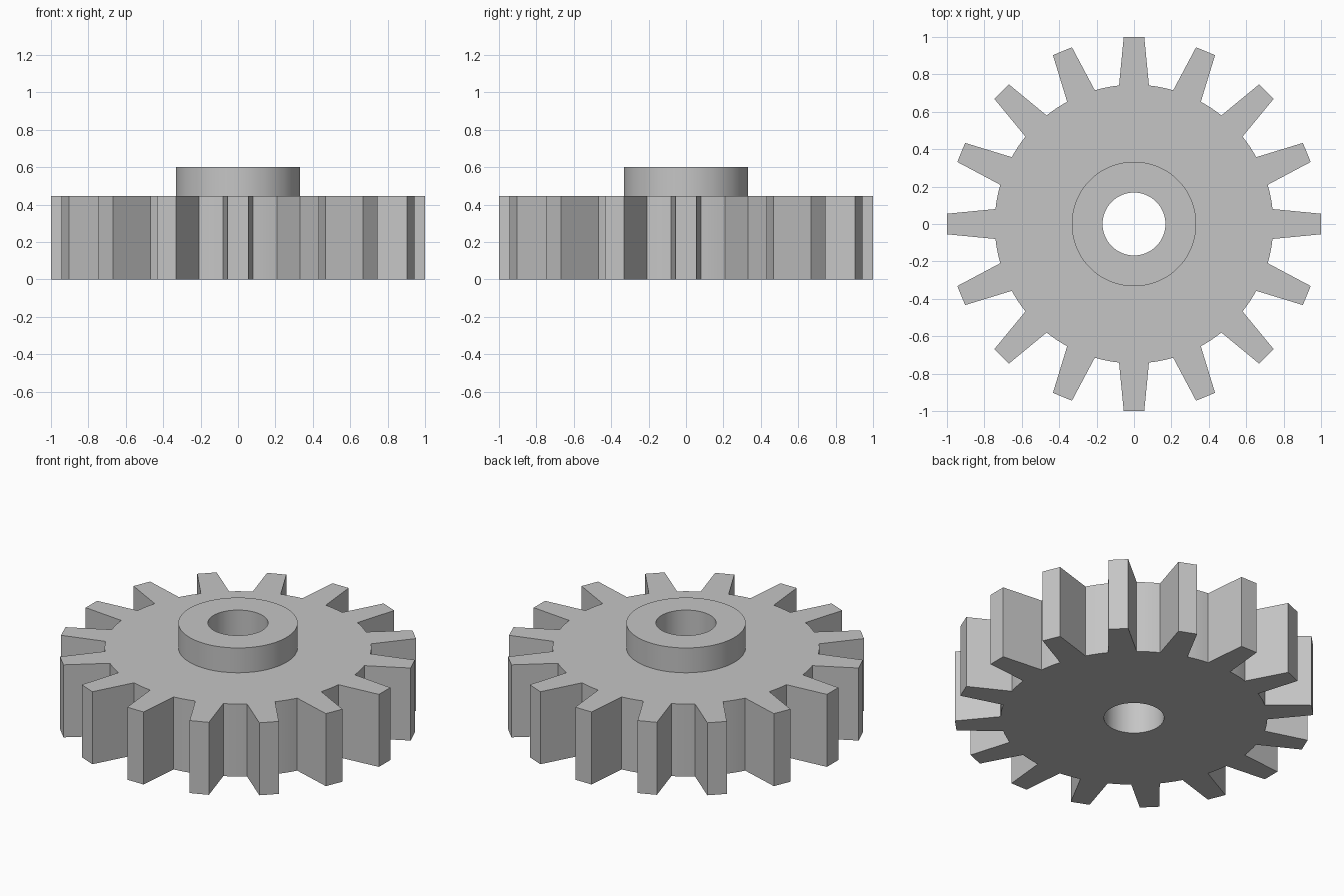
import bpy
import bmesh
from math import cos, sin, radians, asin, atan2, hypot, degrees, tau

cube = bpy.data.objects.get("Cube")
if cube:
    bpy.data.objects.remove(cube, do_unlink=True)

TEETH = 16
ROOT_R, ROOT_HALF = 0.745, 0.08     # gullet circle and half width of a tooth there
TIP_R, TIP_HALF = 1.0, 0.055        # flat tooth tip
HUB_R, BORE_R = 0.333, 0.168
BODY_H, HUB_H = 0.447, 0.6
ARC_STEPS = 4

# Plain grey material
grey = bpy.data.materials.new("plain_grey")
grey.use_nodes = True
colour = (0.56, 0.56, 0.56, 1)
grey.diffuse_color = colour
shader = next(n for n in grey.node_tree.nodes if n.type == 'BSDF_PRINCIPLED')
shader.inputs["Base Color"].default_value = colour


def tooth_outline():
    """Polar points (angle, radius) of the toothed rim, counter-clockwise."""
    pitch = tau / TEETH
    root = asin(ROOT_HALF / ROOT_R)
    tip = atan2(TIP_HALF, TIP_R)
    corner = hypot(TIP_HALF, TIP_R)
    points = []
    for i in range(TEETH):
        a = i * pitch
        points += [(a - root, ROOT_R), (a - tip, corner), (a + tip, corner)]
        # Curved gullet up to the next tooth
        gap = pitch - 2 * root
        points += [(a + root + gap * s / ARC_STEPS, ROOT_R) for s in range(ARC_STEPS)]
    return points


def ring(bm, polar, z, radius=None):
    """Ring of vertices; a radius turns the toothed outline into a circle."""
    return [bm.verts.new(((radius or r) * cos(a), (radius or r) * sin(a), z))
            for a, r in polar]


# Gear: one closed skin from the bore, around the teeth and over the hub
outline = tooth_outline()
bm = bmesh.new()
rings = [
    ring(bm, outline, 0, BORE_R),
    ring(bm, outline, 0),
    ring(bm, outline, BODY_H),
    ring(bm, outline, BODY_H, HUB_R),
    ring(bm, outline, HUB_H, HUB_R),
    ring(bm, outline, HUB_H, BORE_R),
]
count = len(outline)
for lower, upper in zip(rings, rings[1:] + rings[:1]):
    for i in range(count):
        j = (i + 1) % count
        bm.faces.new((lower[i], lower[j], upper[j], upper[i]))
bmesh.ops.recalc_face_normals(bm, faces=bm.faces)

mesh = bpy.data.meshes.new("gear_wheel")
bm.to_mesh(mesh)
bm.free()
mesh.materials.append(grey)
gear = bpy.data.objects.new("gear_wheel", mesh)
bpy.context.collection.objects.link(gear)

# Smooth the bore, hub and gullets, keep tooth edges sharp
bpy.ops.object.select_all(action='DESELECT')
gear.select_set(True)
bpy.context.view_layer.objects.active = gear
bpy.ops.object.shade_smooth_by_angle(angle=radians(20))
